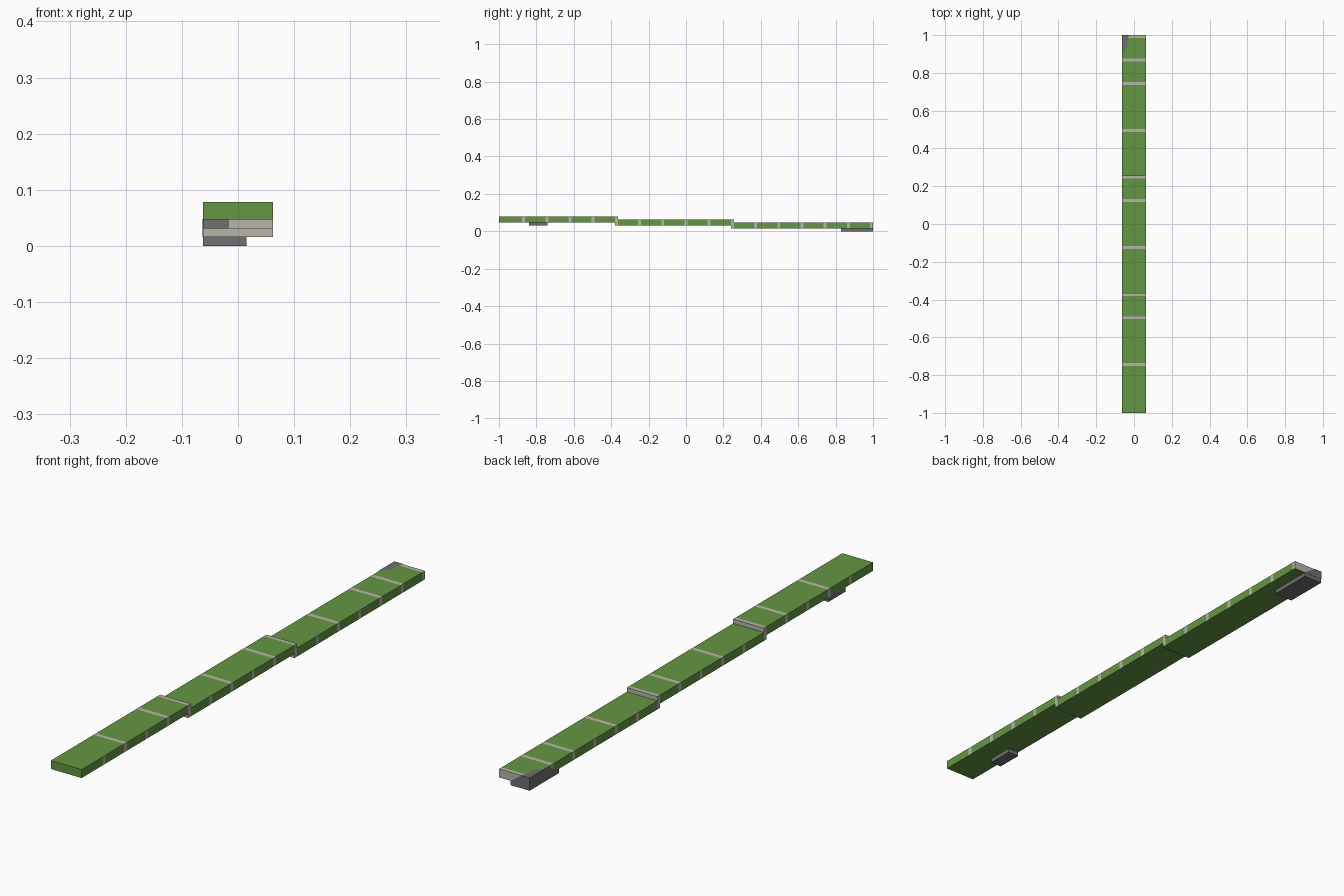
import bpy, bmesh
from mathutils import Vector

old = bpy.data.objects.get("Cube")
if old:
    bpy.data.objects.remove(old, do_unlink=True)


def material(name, rgb):
    m = bpy.data.materials.new(name)
    m.use_nodes = True
    m.diffuse_color = (*rgb, 1)
    m.node_tree.nodes["Principled BSDF"].inputs["Base Color"].default_value = (*rgb, 1)
    return m


GREEN = material("grass_green", (0.127, 0.305, 0.054))
PALE = material("pale_stone", (0.479, 0.468, 0.402))
DARK = material("dark_stone", (0.162, 0.160, 0.160))

HALF = 0.0625      # half width
STEP = 0.0156      # height of a step and width of a seam
PITCH = 0.124      # spacing of the seams
TOP_SEAMS = {2, 4, 5, 7, 9, 10, 12, 14, 15, 16}


def finish(name, bm, mats):
    bmesh.ops.recalc_face_normals(bm, faces=bm.faces)
    mesh = bpy.data.meshes.new(name)
    bm.to_mesh(mesh)
    bm.free()
    for m in mats:
        mesh.materials.append(m)
    obj = bpy.data.objects.new(name, mesh)
    bpy.context.collection.objects.link(obj)
    return obj


def new_box(low, high):
    bm = bmesh.new()
    bmesh.ops.create_cube(bm, size=1)
    low, high = Vector(low), Vector(high)
    for v in bm.verts:
        v.co = (low + high) / 2 + v.co * (high - low)
    return bm


def seam_y(k):
    return -1 + k * PITCH


def slab(name, first, last, z):
    """Green slab whose seams are cut into its faces."""
    bm = new_box((-HALF, seam_y(first), z), (HALF, seam_y(last) + STEP, z + 2 * STEP))
    for k in range(first, last + 1):
        for y in (seam_y(k), seam_y(k) + STEP):
            bmesh.ops.bisect_plane(bm, geom=bm.verts[:] + bm.edges[:] + bm.faces[:],
                                   plane_co=(0, y, 0), plane_no=(0, 1, 0))
    bm.normal_update()
    for f in bm.faces:
        y = f.calc_center_median().y
        for k in range(max(first, 1), last + 1):
            if seam_y(k) - 0.001 <= y <= seam_y(k) + STEP + 0.001:
                up = f.normal.z
                if abs(up) < 0.5 or (up > 0.5 and k in TOP_SEAMS):
                    f.material_index = 1
    return finish(name, bm, [GREEN, PALE])


# Three slabs stepping down towards the back
slab("upper_slab", 0, 5, 3 * STEP)
slab("middle_slab", 5, 10, 2 * STEP)
slab("lower_slab", 10, 16, STEP)

# Stone supports beneath the right edge
finish("front_support", new_box((-HALF, -0.84, 2 * STEP), (-0.017, -0.74, 3 * STEP)), [DARK])
finish("back_support", new_box((-HALF, 0.83, 0), (0.015, 1, STEP)), [DARK])

# Tapered stone breaking through the back right corner
E = 0.0008
bottom = [(-HALF - E, 0.83), (0.015, 0.83), (0.015, 1 + E), (-HALF - E, 1 + E)]
top = [(-HALF - E, 0.91), (-0.042, 0.935), (-0.03, 1 + E), (-HALF - E, 1 + E)]
bm = bmesh.new()
lower = [bm.verts.new((x, y, STEP)) for x, y in bottom]
upper = [bm.verts.new((x, y, 3 * STEP + E)) for x, y in top]
bm.faces.new(lower)
bm.faces.new(upper)
for i in range(4):
    j = (i + 1) % 4
    bm.faces.new((lower[i], lower[j], upper[j], upper[i]))
finish("corner_stone", bm, [DARK])
